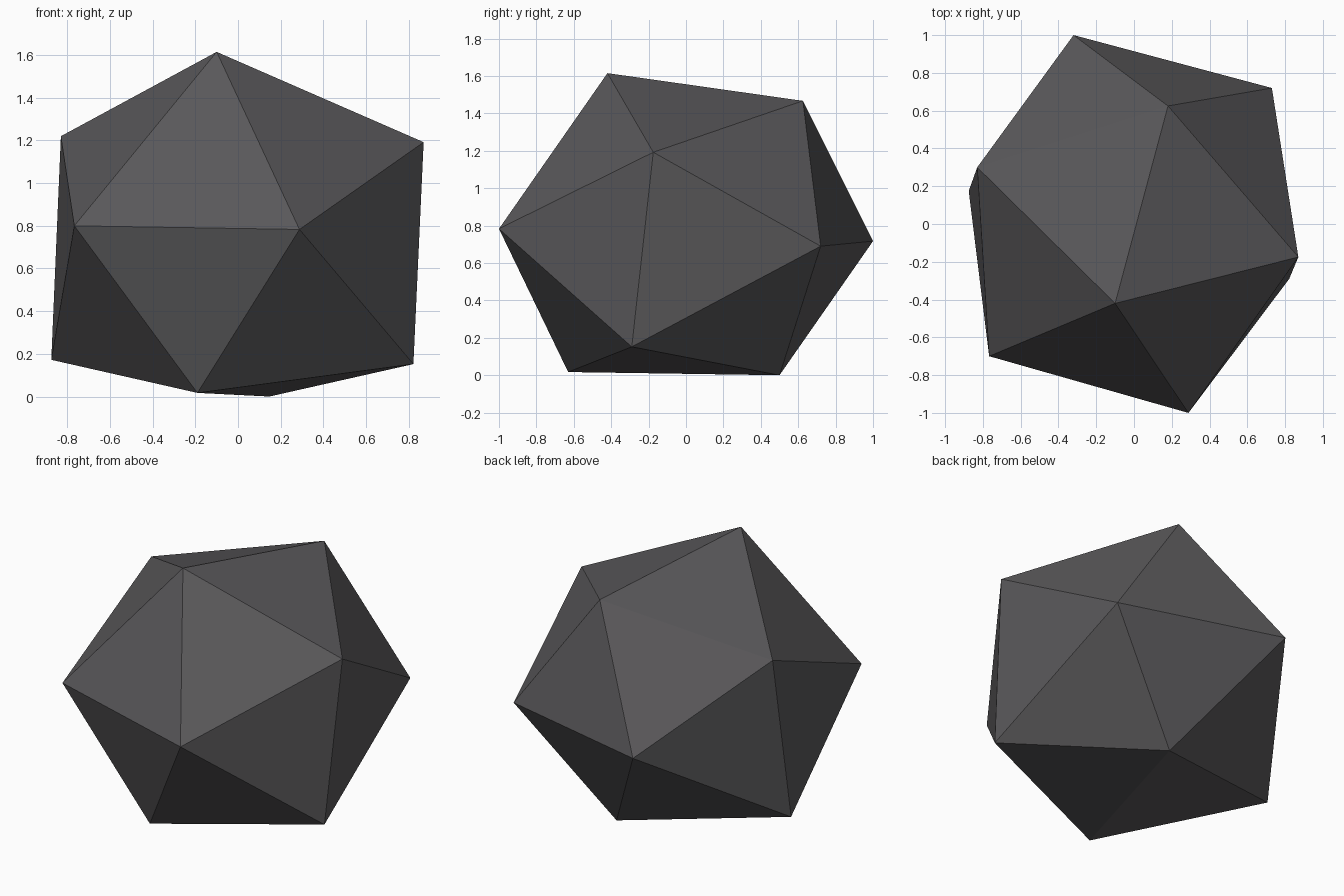
import bpy
import bmesh

# Remove only the default cube
cube = bpy.data.objects.get("Cube")
if cube:
    bpy.data.objects.remove(cube, do_unlink=True)


def make_material(name, colour):
    material = bpy.data.materials.new(name)
    material.use_nodes = True
    material.diffuse_color = colour
    shader = material.node_tree.nodes["Principled BSDF"]
    shader.inputs["Base Color"].default_value = colour
    shader.inputs["Roughness"].default_value = 0.8
    return material


def make_faceted_solid(name, corners, material):
    """Wrap a closed, flat-faced triangular shell around the corners."""
    shell = bmesh.new()
    for corner in corners:
        shell.verts.new(corner)
    bmesh.ops.convex_hull(shell, input=list(shell.verts))
    bmesh.ops.recalc_face_normals(shell, faces=list(shell.faces))
    for face in shell.faces:
        face.smooth = False
    mesh = bpy.data.meshes.new(name)
    shell.to_mesh(mesh)
    shell.free()
    mesh.materials.append(material)
    solid = bpy.data.objects.new(name, mesh)
    bpy.context.collection.objects.link(solid)
    return solid


# Slightly uneven twenty-sided stone, resting tilted on its lower edge
upper_corners = [
    (-0.10, -0.42, 1.615),
    (0.18, 0.625, 1.467),
    (-0.83, 0.30, 1.22),
    (0.87, -0.175, 1.192),
]
middle_corners = [
    (-0.767, -0.70, 0.80),
    (0.288, -1.0, 0.783),
    (-0.32, 1.0, 0.717),
    (0.73, 0.72, 0.69),
]
lower_corners = [
    (-0.875, 0.175, 0.172),
    (0.822, -0.29, 0.152),
    (-0.19, -0.63, 0.017),
    (0.147, 0.50, 0.0),
]

dark_grey = make_material("dark grey stone", (0.1, 0.097, 0.102, 1.0))
make_faceted_solid(
    "faceted_stone",
    upper_corners + middle_corners + lower_corners,
    dark_grey,
)
